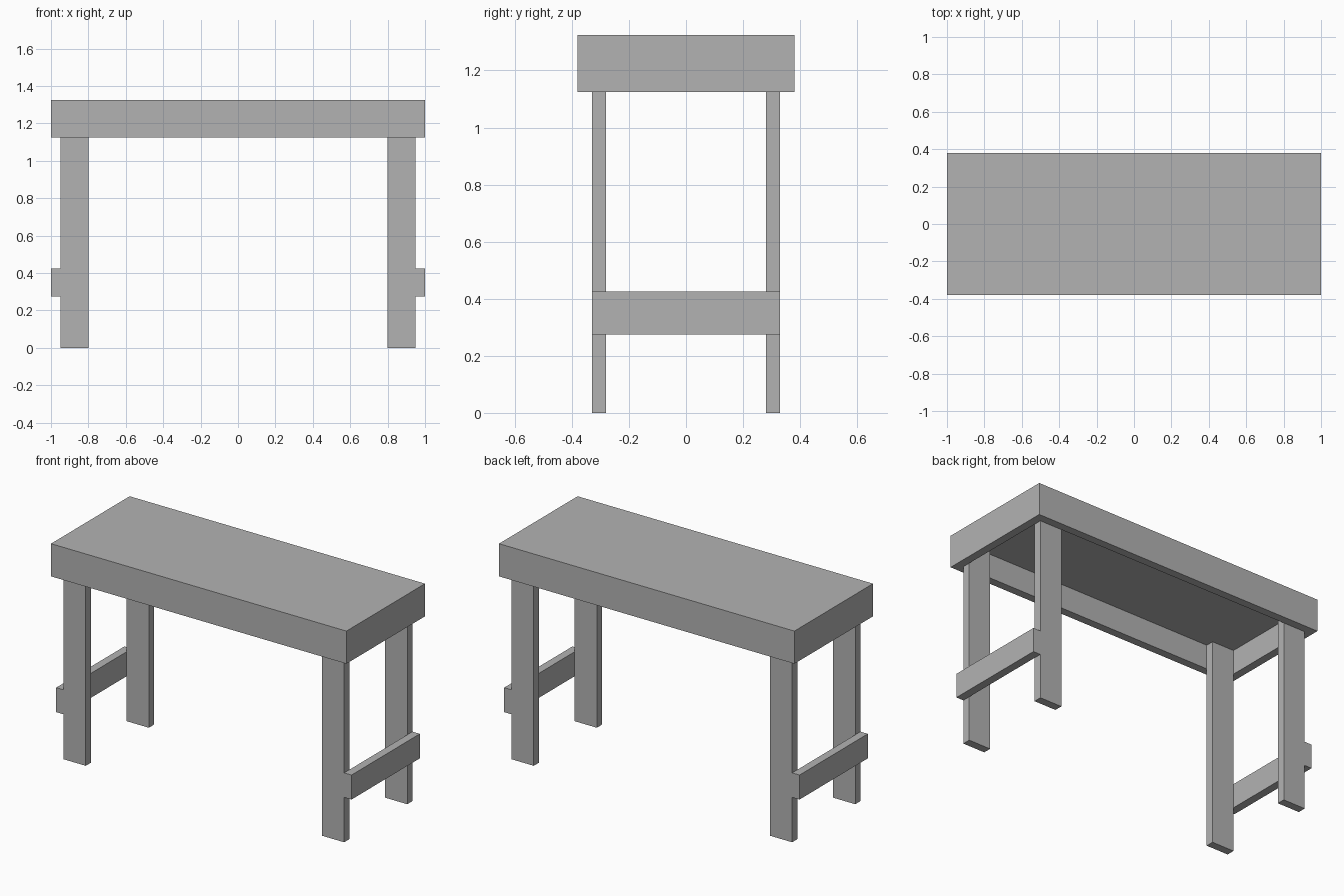
import bpy

if "Cube" in bpy.data.objects:
    bpy.data.objects.remove(bpy.data.objects["Cube"])

grey = bpy.data.materials.new("plain_grey")
grey.diffuse_color = (0.45, 0.45, 0.45, 1.0)
grey.use_nodes = True
grey.node_tree.nodes["Principled BSDF"].inputs["Base Color"].default_value = grey.diffuse_color


def box(name, x, y, z):
    """Box spanning the given (min, max) ranges."""
    spans = (x, y, z)
    bpy.ops.mesh.primitive_cube_add(size=1, location=[(a + b) / 2 for a, b in spans])
    ob = bpy.context.object
    ob.name = name
    ob.scale = [b - a for a, b in spans]
    bpy.ops.object.transform_apply(location=False, rotation=False, scale=True)
    ob.data.materials.append(grey)
    return ob


def span(side, inner, outer):
    """Range between two distances on the chosen side of the centre."""
    return tuple(sorted((side * inner, side * outer)))


TOP, BOARD, APRON = 1.325, 1.275, 1.125

# Table top: a slab hollowed from below, leaving a board and a rim
top = box("table_top", (-1, 1), (-0.38, 0.38), (APRON, TOP))
cutter = box("top_hollow_cutter", (-0.95, 0.95), (-0.33, 0.33), (APRON - 0.1, BOARD))
cutter.hide_render = True
cutter.hide_set(True)
hollow = top.modifiers.new("hollow", 'BOOLEAN')
hollow.operation = 'DIFFERENCE'
hollow.solver = 'EXACT'
hollow.object = cutter

for sx, end in ((-1, "left"), (1, "right")):
    # Flat plank legs, fitted into the corners of the rim
    for sy, face in ((-1, "front"), (1, "back")):
        box(f"{face}_{end}_leg", span(sx, 0.8, 0.95), span(sy, 0.28, 0.33), (0, BOARD))
    # Cross rail on the outer edges of each leg pair
    box(f"{end}_cross_rail", span(sx, 0.95, 1.0), (-0.33, 0.33), (0.275, 0.425))
